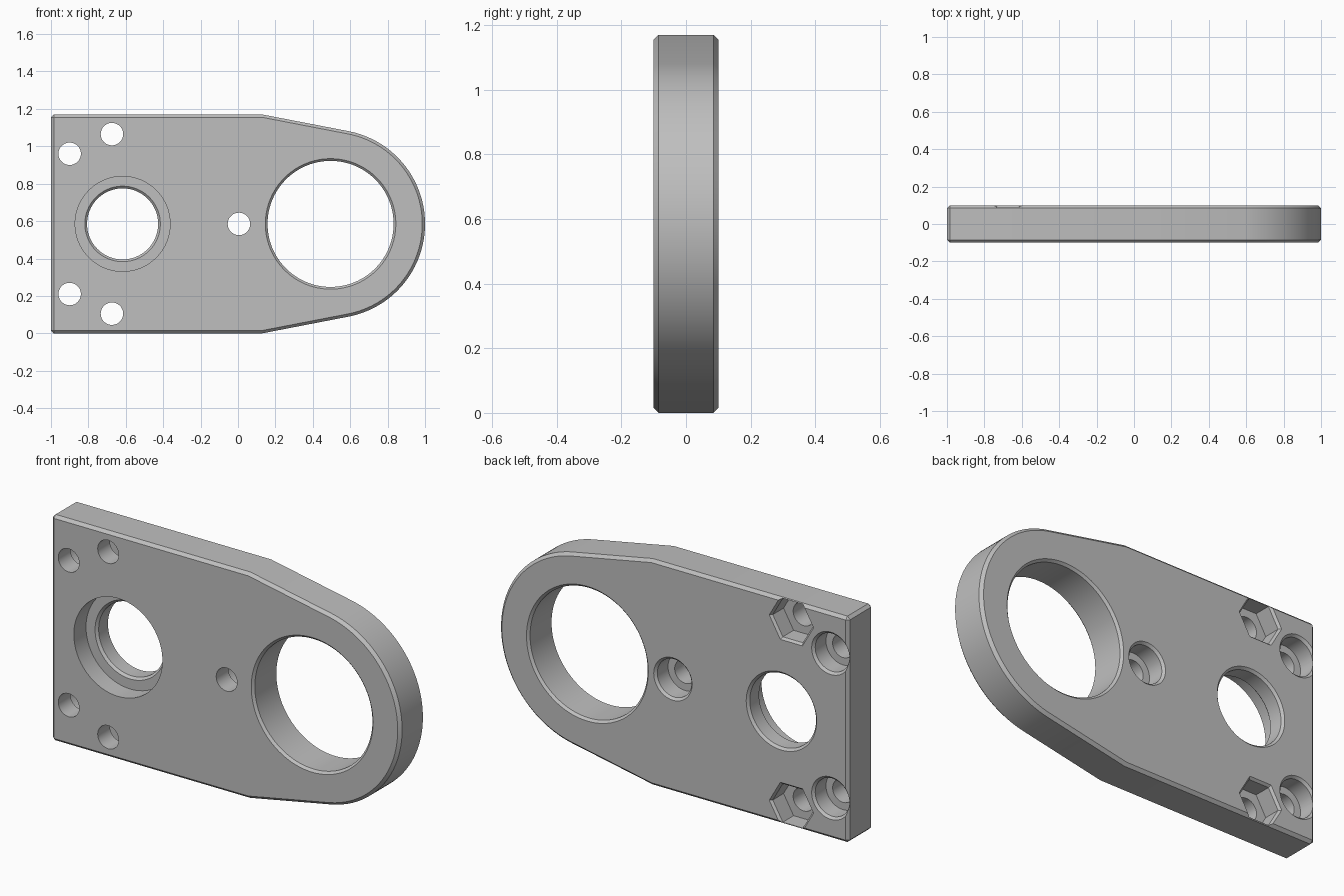
import bpy, bmesh, math

cube = bpy.data.objects.get("Cube")
if cube:
    bpy.data.objects.remove(cube, do_unlink=True)

HEIGHT, HALF = 1.17, 0.1          # plate height, half thickness
MID = HEIGHT / 2
C = 0.012                         # chamfer on the holes
EYE_X, EYE_R = 0.495, 0.505       # rounded end


def make_object(name, bm):
    bmesh.ops.recalc_face_normals(bm, faces=bm.faces)
    mesh = bpy.data.meshes.new(name)
    bm.to_mesh(mesh)
    bm.free()
    obj = bpy.data.objects.new(name, mesh)
    bpy.context.collection.objects.link(obj)
    return obj


def loft(bm, rings):
    """Closed solid through rings of (x, y, z) points."""
    loops = [[bm.verts.new(p) for p in ring] for ring in rings]
    n = len(loops[0])
    for a, b in zip(loops, loops[1:]):
        for i in range(n):
            j = (i + 1) % n
            bm.faces.new((a[i], a[j], b[j], b[i]))
    bm.faces.new(loops[0])
    bm.faces.new(loops[-1])


def turned(bm, x, z, stations, sides=48):
    """Solid around a front-to-back axis, from (y, radius) stations."""
    angles = [math.tau * i / sides for i in range(sides)]
    loft(bm, [[(x + r * math.cos(a), y, z + r * math.sin(a)) for a in angles]
              for y, r in stations])


def flare(y, r, side):
    """Cone stations for a chamfer at depth y, opening towards side."""
    pair = [(y + side * 0.01, r + C + 0.01), (y - side * C, r)]
    return pair if side < 0 else pair[::-1]


# Plate outline: square end, tapered flanks, tangent round end
shoulder = (0.13, HEIGHT)
dx, dz = shoulder[0] - EYE_X, HEIGHT - MID
tangent = math.atan2(dz, dx) - math.acos(EYE_R / math.hypot(dx, dz))
steps = 64
arc = [tangent - 2 * tangent * i / steps for i in range(steps + 1)]
outline = [(-1, 0), (-1, HEIGHT), shoulder]
outline += [(EYE_X + EYE_R * math.cos(a), MID + EYE_R * math.sin(a)) for a in arc]
outline.append((shoulder[0], 0))

bm = bmesh.new()
loft(bm, [[(x, y, z) for x, z in outline] for y in (-HALF, HALF)])
plate = make_object("mounting_plate", bm)

# Pockets: front recess, round back counterbores, hexagonal back nut seats
bm = bmesh.new()
turned(bm, -0.617, MID, [(-0.2, 0.254), (0, 0.254)], 64)
corner_holes = [(-0.9, MID + s * 0.375) for s in (-1, 1)]
nut_holes = [(-0.674, MID + s * 0.48) for s in (-1, 1)]
for x, z in corner_holes + [(0.005, MID)]:
    turned(bm, x, z, [(0, 0.098)] + flare(HALF, 0.098, 1))
for x, z in nut_holes:
    turned(bm, x, z, [(0, 0.115)] + flare(HALF, 0.115, 1), 6)
pockets = make_object("pocket_cutter", bm)

# Through bores: large eye, recessed bore, small bolt holes
bm = bmesh.new()
turned(bm, EYE_X, MID, flare(-HALF, 0.337, -1) + flare(HALF, 0.337, 1), 96)
turned(bm, -0.617, MID, flare(0, 0.19, -1) + flare(HALF, 0.19, 1), 64)
for x, z in corner_holes + nut_holes + [(0.005, MID)]:
    turned(bm, x, z, [(-0.2, 0.06), (0.2, 0.06)])
bores = make_object("bore_cutter", bm)

# Edge chamfer, then the cuts
bevel = plate.modifiers.new("edge_chamfer", "BEVEL")
bevel.width = 0.015
bevel.segments = 1
bevel.limit_method = "ANGLE"
bevel.angle_limit = math.radians(60)
for cutter in (pockets, bores):
    cutter.hide_render = True
    cut = plate.modifiers.new(cutter.name, "BOOLEAN")
    cut.operation = "DIFFERENCE"
    cut.solver = "EXACT"
    cut.object = cutter

bpy.ops.object.select_all(action="DESELECT")
plate.select_set(True)
bpy.context.view_layer.objects.active = plate
for mod in list(plate.modifiers):
    bpy.ops.object.modifier_apply(modifier=mod.name)
for cutter in (pockets, bores):
    bpy.data.objects.remove(cutter, do_unlink=True)

# Single metal colour
color = (0.52, 0.52, 0.52, 1)
metal = bpy.data.materials.new("light_grey_metal")
metal.use_nodes = True
metal.diffuse_color = color
metal.node_tree.nodes["Principled BSDF"].inputs["Base Color"].default_value = color
plate.data.materials.clear()
plate.data.materials.append(metal)
bpy.ops.object.shade_smooth_by_angle(angle=math.radians(20))
